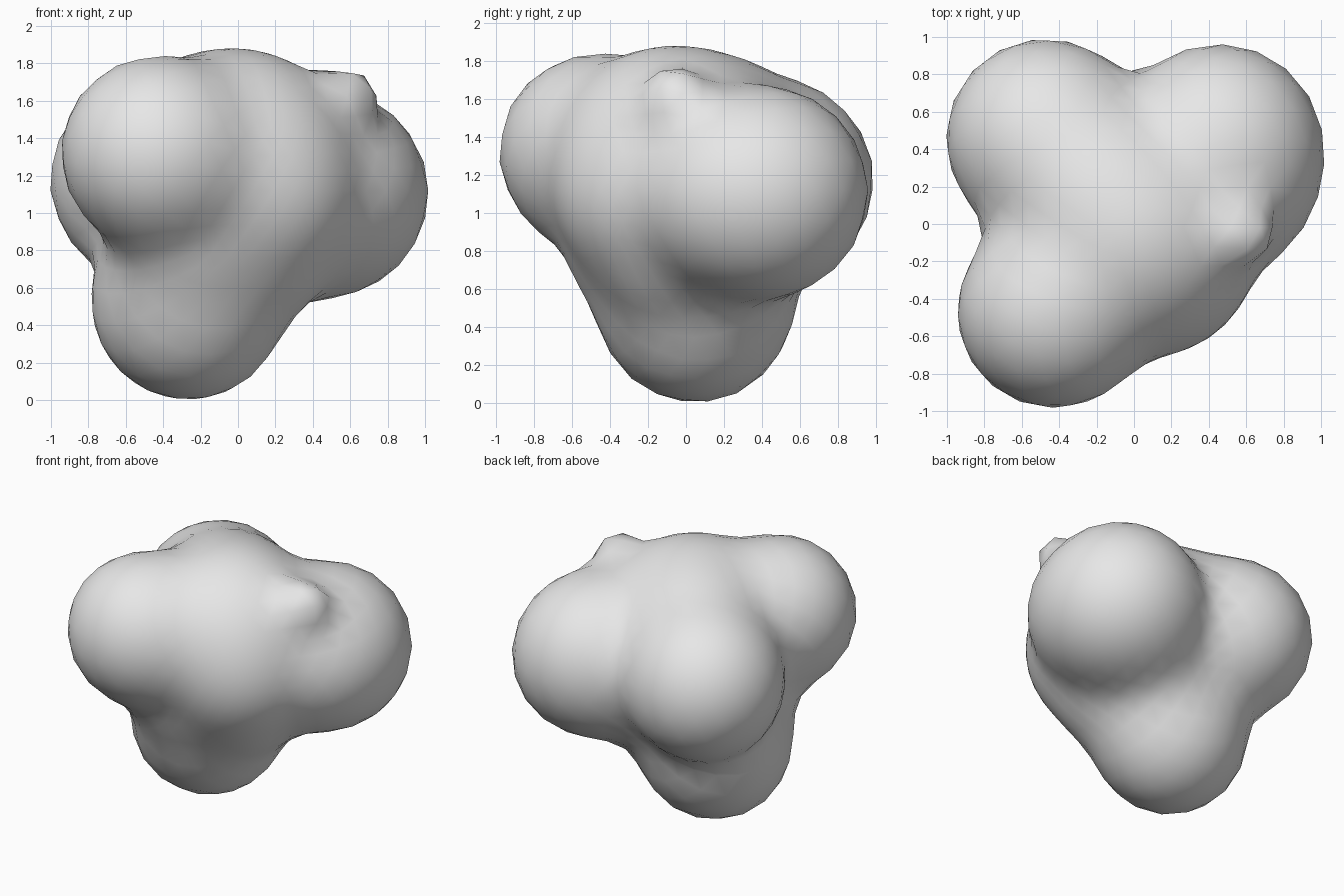
import bpy
import bmesh
import math
from mathutils import Vector

cube = bpy.data.objects.get("Cube")
if cube:
    bpy.data.objects.remove(cube, do_unlink=True)

# Lobes that melt together into one blob: centre and radius
LOBES = [
    (Vector((0.00, -0.08, 1.27)), 0.60),    # core
    (Vector((-0.43, -0.47, 1.32)), 0.515),  # front lobe
    (Vector((-0.475, 0.46, 1.17)), 0.53),   # back lobe on the -x side
    (Vector((0.455, 0.41, 1.11)), 0.55),    # back lobe on the +x side
    (Vector((-0.27, 0.05, 0.51)), 0.51),    # bottom lobe
    (Vector((-0.20, 0.16, 1.30)), 0.50),    # bridge from core to back lobe
    (Vector((-0.15, 0.10, 0.85)), 0.48),    # neck above the bottom lobe
    (Vector((-0.25, -0.22, 0.85)), 0.39),   # throat under the front lobe
    (Vector((0.15, -0.20, 1.10)), 0.45),    # belly at the front
    (Vector((0.10, -0.10, 0.80)), 0.35),    # underside of the belly
    (Vector((0.50, 0.20, 1.10)), 0.43),     # cheek beside the +x lobe
    (Vector((0.12, 0.28, 0.92)), 0.37),     # fill below the back lobes
    (Vector((0.59, -0.06, 1.62)), 0.14),    # small shoulder bump
]
BLEND = 0.07
CENTRE = Vector((-0.03, -0.02, 1.12))


def inside(p):
    """True where the softly blended lobes enclose the point."""
    return sum(math.exp(((c - p).length - r) / -BLEND) for c, r in LOBES) > 1


def surface_point(direction):
    """Find the blended skin along a ray from the centre."""
    near, far = 0.0, 2.0
    for _ in range(24):
        mid = (near + far) / 2
        if inside(CENTRE + direction * mid):
            near = mid
        else:
            far = mid
    return CENTRE + direction * near


# Faceted ball pushed out to the blended skin
bm = bmesh.new()
bmesh.ops.create_icosphere(bm, subdivisions=4, radius=1)
for v in bm.verts:
    v.co = surface_point(v.co.normalized())
for f in bm.faces:
    f.smooth = True

mesh = bpy.data.meshes.new("lobed_blob")
bm.to_mesh(mesh)
bm.free()
blob = bpy.data.objects.new("lobed_blob", mesh)
bpy.context.collection.objects.link(blob)

# Plain light grey
grey = bpy.data.materials.new("light_grey")
grey.use_nodes = True
colour = (0.8, 0.8, 0.8, 1)
grey.diffuse_color = colour
grey.node_tree.nodes["Principled BSDF"].inputs["Base Color"].default_value = colour
mesh.materials.append(grey)
